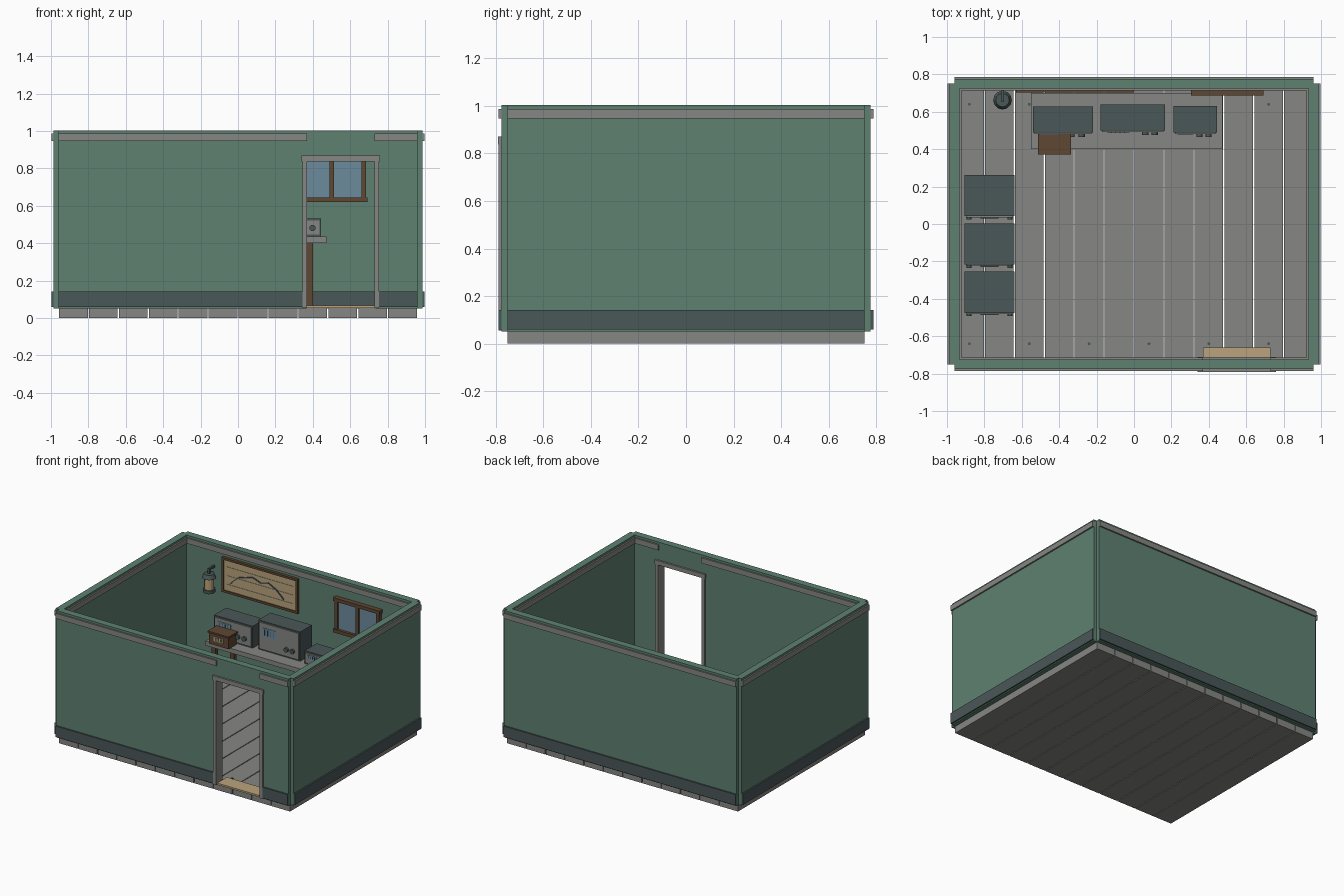
import bpy, bmesh, math
from mathutils import Matrix, Vector

if "Cube" in bpy.data.objects:
    bpy.data.objects.remove(bpy.data.objects["Cube"])


def material(name, r, g, b):
    m = bpy.data.materials.new(name)
    lin = [((c / 255 + 0.055) / 1.055) ** 2.4 for c in (r, g, b)]
    m.diffuse_color = (*lin, 1)
    m.use_nodes = True
    m.node_tree.nodes["Principled BSDF"].inputs["Base Color"].default_value = m.diffuse_color
    return m


GREEN = material("wall green", 94, 129, 113)
DARK = material("dark slate", 74, 87, 88)
GREY = material("warm grey", 134, 135, 131)
BROWN = material("brown wood", 94, 71, 50)
TAN = material("tan paper", 186, 163, 124)
BLUE = material("glass blue", 108, 139, 156)


def finish(name, bm, mat):
    bmesh.ops.recalc_face_normals(bm, faces=bm.faces)
    me = bpy.data.meshes.new(name)
    bm.to_mesh(me)
    bm.free()
    me.materials.append(mat)
    ob = bpy.data.objects.new(name, me)
    bpy.context.collection.objects.link(ob)
    return ob


def boxes(name, mat, *spans):
    """Each span is x0, x1, y0, y1, z0, z1."""
    bm = bmesh.new()
    for x0, x1, y0, y1, z0, z1 in spans:
        m = Matrix.Translation(((x0 + x1) / 2, (y0 + y1) / 2, (z0 + z1) / 2))
        m = m @ Matrix.Diagonal((x1 - x0, y1 - y0, z1 - z0, 1))
        bmesh.ops.create_cube(bm, size=1, matrix=m)
    return finish(name, bm, mat)


def cylinders(name, mat, r, depth, centres, axis="Z", sides=12, r2=None):
    bm = bmesh.new()
    turn = Matrix.Rotation(math.pi / 2, 4, "X") if axis == "Y" else Matrix()
    for c in centres:
        bmesh.ops.create_cone(bm, cap_ends=True, segments=sides, radius1=r,
                              radius2=r if r2 is None else r2, depth=depth,
                              matrix=Matrix.Translation(c) @ turn)
    return finish(name, bm, mat)


# Plank floor with nail heads on every other plank
boxes("floor_planks", GREY, *[(-0.96 + 0.16 * i + 0.003, -0.8 + 0.16 * i - 0.003,
                               -0.75, 0.75, 0, 0.055) for i in range(12)])
cylinders("floor_nails", DARK, 0.008, 0.006,
          [(-0.88 + 0.32 * i, y, 0.057) for i in range(6) for y in (-0.64, 0.64)], sides=8)

# Walls: side and back slabs, front slab with a doorway
boxes("side_walls", GREEN, *[(s * 0.96 - 0.026, s * 0.96 + 0.026, -0.75, 0.75, 0.052, 1.003)
                             for s in (-1, 1)])
boxes("back_wall", GREEN, (-0.96, 0.96, 0.724, 0.776, 0.052, 1.003))
bm = bmesh.new()
outline = [(-0.96, 0.052), (0.365, 0.052), (0.365, 0.84), (0.735, 0.84),
           (0.735, 0.052), (0.96, 0.052), (0.96, 1.003), (-0.96, 1.003)]
face = bm.faces.new([bm.verts.new((x, -0.776, z)) for x, z in outline])
ext = bmesh.ops.extrude_face_region(bm, geom=[face])
bmesh.ops.translate(bm, vec=(0, 0.052, 0),
                    verts=[v for v in ext["geom"] if isinstance(v, bmesh.types.BMVert)])
finish("front_wall", bm, GREEN)


# Top rails and skirting bands, standing proud on both wall faces
def band(name, mat, z0, z1, gap0, gap1):
    t = 0.037
    boxes(name, mat,
          (-0.96 - t, -0.96 + t, -0.75, 0.75, z0, z1),
          (0.96 - t, 0.96 + t, -0.75, 0.75, z0, z1),
          (-0.96, 0.96, 0.75 - t, 0.75 + t, z0, z1),
          (-0.96, gap0, -0.75 - t, -0.75 + t, z0, z1),
          (gap1, 0.96, -0.75 - t, -0.75 + t, z0, z1))


band("top_rail", GREY, 0.947, 0.987, 0.37, 0.73)
band("skirting", DARK, 0.06, 0.142, 0.346, 0.754)

# Door frame and threshold
boxes("door_frame", GREY, (0.345, 0.37, -0.788, -0.712, 0.055, 0.84),
      (0.73, 0.755, -0.788, -0.712, 0.055, 0.84),
      (0.34, 0.76, -0.79, -0.71, 0.838, 0.87))
boxes("threshold", TAN, (0.37, 0.73, -0.775, -0.66, 0.053, 0.066))

# Window on the back wall
boxes("window_glass", BLUE, (0.32, 0.67, 0.708, 0.724, 0.64, 0.86))
boxes("window_frame", BROWN, *[(x - 0.012, x + 0.012, 0.694, 0.724, 0.63, 0.865)
                               for x in (0.325, 0.5, 0.672)],
      (0.305, 0.692, 0.688, 0.724, 0.62, 0.645), (0.305, 0.692, 0.688, 0.724, 0.855, 0.88))

# Desk
boxes("desk_top", GREY, (-0.55, 0.472, 0.40, 0.70, 0.402, 0.436))
boxes("desk_legs", BROWN, *[(x - 0.016, x + 0.016, y - 0.016, y + 0.016, 0.055, 0.402)
                            for x in (-0.50, 0.386) for y in (0.44, 0.66)])


# Instrument cabinets: dark case, grey panel, blue dial, knobs
def instrument(name, x0, x1, y0, top, knobs, knob_z):
    z0, h = 0.436, top - 0.436
    boxes(name + "_case", DARK, (x0, x1, y0, y0 + 0.14, z0, top))
    boxes(name + "_panel", GREY, (x0 + 0.008, x1 - 0.008, y0 - 0.008, y0, z0 + 0.01, top - 0.01))
    w = x1 - x0
    boxes(name + "_dial", BLUE, (x0 + 0.1 * w, x0 + 0.45 * w, y0 - 0.011, y0 - 0.008,
                                 z0 + 0.5 * h, z0 + 0.8 * h))
    boxes(name + "_dial_marks", DARK, *[
        (x0 + (0.16 + 0.07 * i) * w, x0 + (0.16 + 0.07 * i) * w + 0.005, y0 - 0.013, y0 - 0.011,
         z0 + 0.55 * h, z0 + 0.75 * h) for i in range(4)])
    cylinders(name + "_knobs", DARK, 0.017, 0.018, [(x, y0 - 0.015, knob_z) for x in knobs], "Y")


instrument("left_receiver", -0.54, -0.22, 0.488, 0.60, (-0.335, -0.28), 0.495)
instrument("tall_receiver", -0.18, 0.165, 0.50, 0.655, (0.06, 0.11), 0.50)
instrument("small_receiver", 0.21, 0.445, 0.49, 0.533, (0.35, 0.398), 0.482)

# Wooden desk box with an inset face
boxes("wooden_box", BROWN, (-0.505, -0.345, 0.38, 0.475, 0.436, 0.52),
      (-0.512, -0.338, 0.372, 0.48, 0.52, 0.532))
boxes("wooden_box_face", TAN, (-0.465, -0.385, 0.375, 0.38, 0.468, 0.50))
boxes("wooden_box_slots", DARK, *[(x, x + 0.01, 0.372, 0.375, 0.473, 0.495)
                                  for x in (-0.45, -0.43, -0.41)])

# Framed chart on the back wall
X0, X1, Z0, Z1 = -0.63, 0.0, 0.668, 0.927
boxes("chart_frame", BROWN, (X0, X1, 0.703, 0.724, Z0, Z0 + 0.016),
      (X0, X1, 0.703, 0.724, Z1 - 0.016, Z1),
      (X0, X0 + 0.016, 0.703, 0.724, Z0, Z1), (X1 - 0.016, X1, 0.703, 0.724, Z0, Z1))
boxes("chart_paper", TAN, (X0 + 0.01, X1 - 0.01, 0.711, 0.722, Z0 + 0.01, Z1 - 0.01))
boxes("chart_rules", GREY, *[(X0 + 0.04, X1 - 0.04, 0.709, 0.711, z, z + 0.003)
                             for z in (0.73, 0.795, 0.86)])
line = [(-0.56, 0.744), (-0.53, 0.775), (-0.49, 0.807), (-0.43, 0.825), (-0.37, 0.838),
        (-0.31, 0.816), (-0.245, 0.833), (-0.18, 0.80), (-0.12, 0.745)]
bm = bmesh.new()
for (ax, az), (bx, bz) in zip(line, line[1:]):
    d = Vector((bx - ax, 0, bz - az))
    m = Matrix.Translation(((ax + bx) / 2, 0.708, (az + bz) / 2))
    m = m @ Matrix.Rotation(-math.atan2(d.z, d.x), 4, "Y")
    bmesh.ops.create_cube(bm, size=1, matrix=m @ Matrix.Diagonal((d.length + 0.004, 0.006, 0.008, 1)))
finish("chart_line", bm, DARK)

# Wall lantern
LX, LY = -0.703, 0.662
cylinders("lantern_glass", TAN, 0.034, 0.085, [(LX, LY, 0.73)])
cylinders("lantern_base", DARK, 0.042, 0.025, [(LX, LY, 0.676)])
cylinders("lantern_cap", DARK, 0.05, 0.03, [(LX, LY, 0.787)], r2=0.036)
boxes("lantern_bracket", DARK, (LX - 0.007, LX + 0.007, LY - 0.007, LY + 0.007, 0.80, 0.838),
      (LX - 0.007, LX + 0.007, LY - 0.007, 0.726, 0.826, 0.84))

# Row of floor cabinets along the left wall
for i, y0 in enumerate((-0.475, -0.217, 0.042)):
    n = "floor_cabinet_%d" % (i + 1)
    boxes(n, DARK, (-0.907, -0.638, y0, y0 + 0.22, 0.055, 0.42))
    boxes(n + "_panel", GREY, (-0.898, -0.647, y0 - 0.006, y0, 0.075, 0.40))
    boxes(n + "_handle", DARK, (-0.822, -0.724, y0 - 0.012, y0 - 0.006, 0.30, 0.34))
    cylinders(n + "_knobs", DARK, 0.013, 0.014,
              [(x, y0 - 0.011, z) for x in (-0.882, -0.663) for z in (0.12, 0.36)], "Y")
